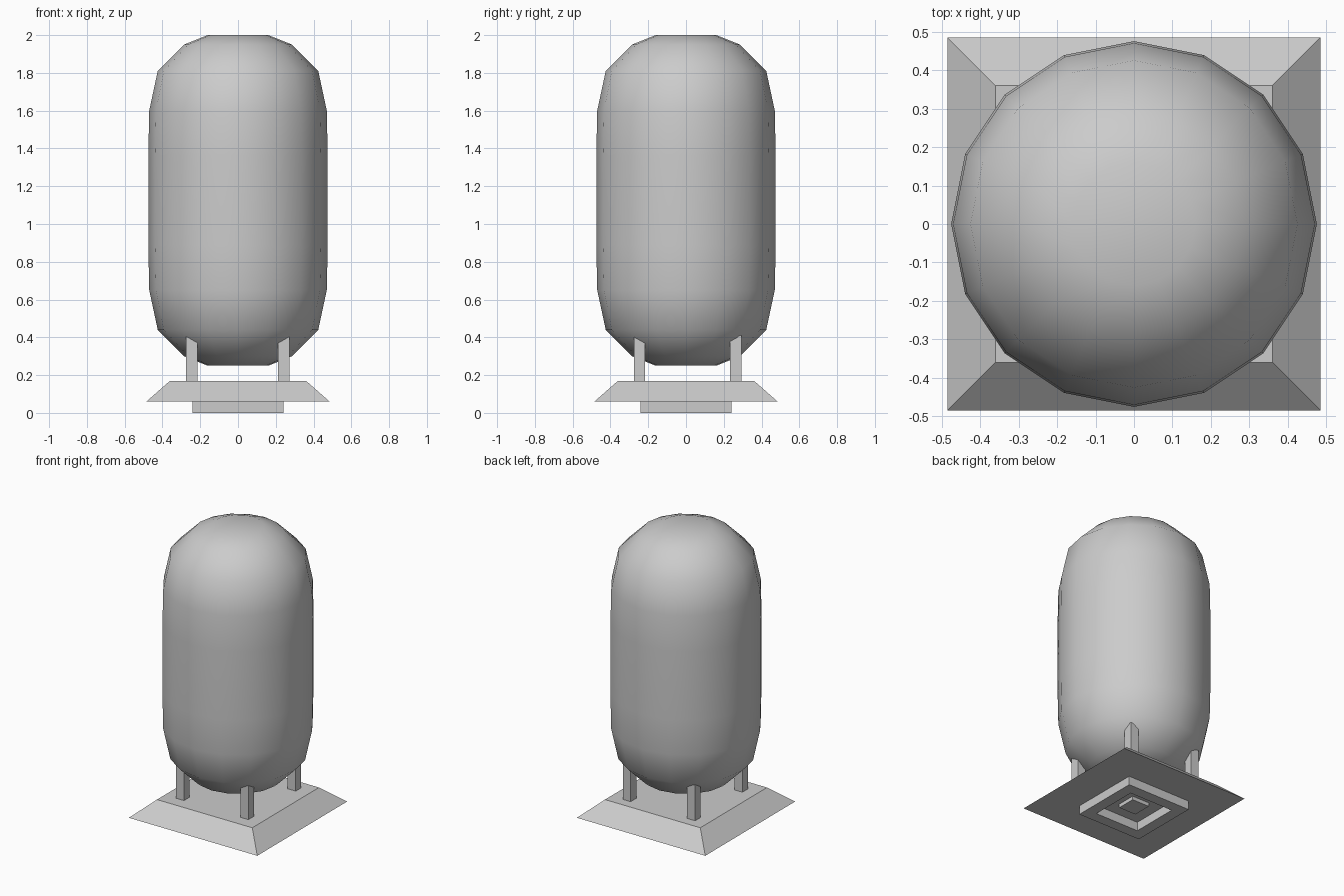
import bpy, bmesh
from math import cos, sin, pi

if "Cube" in bpy.data.objects:
    bpy.data.objects.remove(bpy.data.objects["Cube"])


def make_object(name, bm, smooth=False):
    bmesh.ops.recalc_face_normals(bm, faces=bm.faces)
    for f in bm.faces:
        f.smooth = smooth
    mesh = bpy.data.meshes.new(name)
    bm.to_mesh(mesh)
    bm.free()
    obj = bpy.data.objects.new(name, mesh)
    bpy.context.collection.objects.link(obj)
    return obj


def lathe(name, profile, sides):
    bm = bmesh.new()
    rings = [[bm.verts.new((r * cos(2 * pi * i / sides), r * sin(2 * pi * i / sides), z))
              for i in range(sides)] for r, z in profile]
    for a, b in zip(rings, rings[1:]):
        for i in range(sides):
            j = (i + 1) % sides
            bm.faces.new((a[i], a[j], b[j], b[i]))
    bm.faces.new(rings[0])
    bm.faces.new(rings[-1])
    return make_object(name, bm, smooth=True)


def square_loft(name, sections, centre=(0, 0), closed=False):
    """Loft square sections (half size, z); closed joins last to first."""
    bm = bmesh.new()
    cx, cy = centre
    rings = [[bm.verts.new((cx + sx * h, cy + sy * h, z))
              for sx, sy in ((-1, -1), (1, -1), (1, 1), (-1, 1))] for h, z in sections]
    pairs = list(zip(rings, rings[1:]))
    if closed:
        pairs.append((rings[-1], rings[0]))
    else:
        bm.faces.new(rings[0])
        bm.faces.new(rings[-1])
    for a, b in pairs:
        for i in range(4):
            j = (i + 1) % 4
            bm.faces.new((a[i], a[j], b[j], b[i]))
    return make_object(name, bm)


# Rounded capsule, symmetric about its middle height
mid = 1.125
upper = [(0.475, 0.235), (0.47, 0.475), (0.425, 0.685), (0.285, 0.825), (0.16, 0.875)]
profile = [(r, mid - d) for r, d in reversed(upper)] + [(0.475, mid)] + [(r, mid + d) for r, d in upper]
lathe("capsule_body", profile, 16)

# Sloped square base plate
square_loft("base_plate", [(0.485, 0.06), (0.36, 0.17)])

# Square foot ring under the plate, with a small pad inside it
square_loft("foot_ring", [(0.24, 0.0), (0.24, 0.065), (0.165, 0.065), (0.165, 0.0)], closed=True)
square_loft("foot_pad", [(0.065, 0.035), (0.065, 0.065)])

# Four legs running up into the capsule
for side, x in (("left", -0.245), ("right", 0.242)):
    for end, y in (("front", -0.246), ("back", 0.264)):
        square_loft(f"{end}_{side}_leg", [(0.03, 0.165), (0.03, 0.41)], centre=(x, y))
